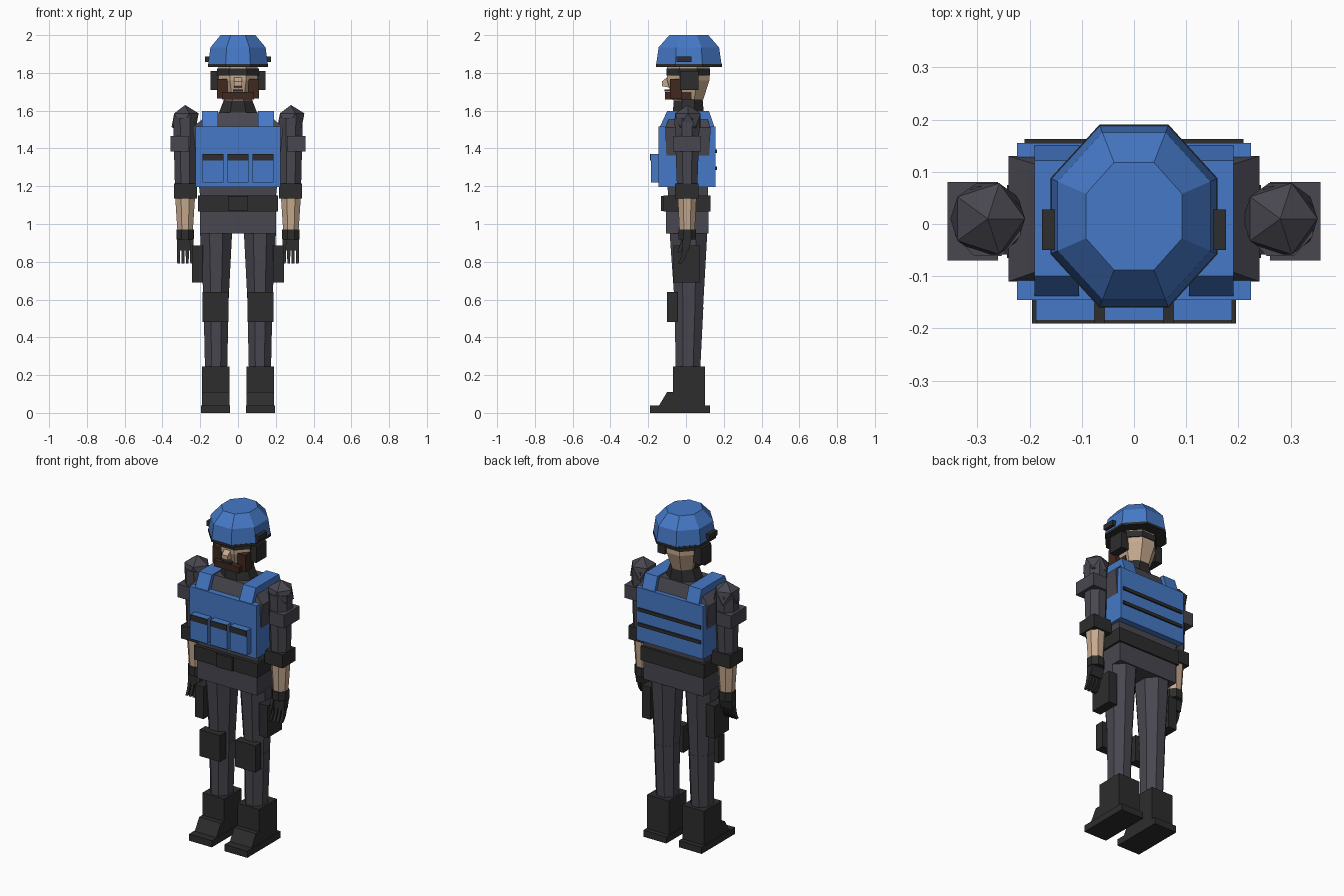
import bpy, bmesh, math
from mathutils import Vector


def material(name, rgb):
    m = bpy.data.materials.new(name)
    m.diffuse_color = (*rgb, 1)
    return m


BLUE = material("vest blue", (0.06, 0.19, 0.57))
GREY = material("uniform grey", (0.065, 0.063, 0.08))
BLACK = material("gear black", (0.026, 0.026, 0.026))
SKIN = material("skin", (0.56, 0.40, 0.27))
BROWN = material("beard brown", (0.05, 0.022, 0.013))


def finish(name, bm, mat):
    bmesh.ops.recalc_face_normals(bm, faces=bm.faces)
    me = bpy.data.meshes.new(name)
    bm.to_mesh(me)
    bm.free()
    me.materials.append(mat)
    ob = bpy.data.objects.new(name, me)
    bpy.context.collection.objects.link(ob)
    return ob


def loft(name, rings, n, mat):
    """Rings of (cx, cy, z, half width, half depth), flat sides facing the axes."""
    bm = bmesh.new()
    k = 1 / math.cos(math.pi / n)
    loops = []
    for cx, cy, z, rx, ry in rings:
        angles = [(i + 0.5) * math.tau / n for i in range(n)]
        loops.append([bm.verts.new((cx + rx * k * math.cos(a), cy + ry * k * math.sin(a), z))
                      for a in angles])
    for a, b in zip(loops, loops[1:]):
        for i in range(n):
            j = (i + 1) % n
            bm.faces.new((a[i], a[j], b[j], b[i]))
    bm.faces.new(loops[0])
    bm.faces.new(loops[-1])
    return finish(name, bm, mat)


def box(name, x0, x1, y0, y1, z0, z1, mat):
    cx, cy, rx, ry = (x0 + x1) / 2, (y0 + y1) / 2, abs(x1 - x0) / 2, (y1 - y0) / 2
    return loft(name, [(cx, cy, z0, rx, ry), (cx, cy, z1, rx, ry)], 4, mat)


def side_profile(name, yz, x0, x1, mat):
    """Extrude a y-z outline along x."""
    bm = bmesh.new()
    f = bm.faces.new([bm.verts.new((x0, y, z)) for y, z in yz])
    r = bmesh.ops.extrude_face_region(bm, geom=[f])
    verts = [v for v in r["geom"] if isinstance(v, bmesh.types.BMVert)]
    bmesh.ops.translate(bm, verts=verts, vec=Vector((x1 - x0, 0, 0)))
    return finish(name, bm, mat)


# Helmet and head
C = 0.015
loft("helmet_shell", [(0, C, 1.845, 0.158, 0.173), (0, C, 1.935, 0.146, 0.16),
                      (0, C, 2.0, 0.092, 0.103)], 8, BLUE)
loft("helmet_rim", [(0, C, 1.832, 0.16, 0.175), (0, C, 1.846, 0.16, 0.175)], 8, BLACK)
loft("head", [(0, 0.01, 1.655, 0.072, 0.08), (0, 0.012, 1.76, 0.104, 0.112),
              (0, 0.012, 1.84, 0.104, 0.112)], 8, SKIN)
loft("headband", [(0, 0.012, 1.787, 0.112, 0.116), (0, 0.012, 1.824, 0.112, 0.116)], 8, BLACK)
side_profile("nose", [(-0.09, 1.785), (-0.127, 1.755), (-0.127, 1.73), (-0.09, 1.722)],
             -0.02, 0.02, SKIN)
box("chin_beard", -0.085, 0.085, -0.11, 0.03, 1.66, 1.698, BROWN)
box("mouth", -0.027, 0.027, -0.113, -0.08, 1.701, 1.711, BLACK)
loft("collar", [(0, 0.012, 1.56, 0.112, 0.085), (0, 0.012, 1.67, 0.07, 0.075)], 8, BLACK)

# Torso, vest, belt and pelvis
loft("torso", [(0, 0.01, 1.14, 0.2, 0.105), (0, 0.01, 1.51, 0.24, 0.12),
               (0, 0.012, 1.59, 0.15, 0.09)], 4, GREY)
box("vest", -0.224, 0.224, -0.145, 0.155, 1.195, 1.515, BLUE)
for i in (-1, 0, 1):
    x = i * 0.132
    box("vest_pouch", x - 0.056, x + 0.056, -0.184, -0.14, 1.22, 1.37, BLUE)
    box("pouch_flap", x - 0.056, x + 0.056, -0.19, -0.183, 1.335, 1.37, BLACK)
for z in (1.295, 1.385):
    box("back_webbing", -0.21, 0.21, 0.154, 0.163, z - 0.01, z + 0.01, BLACK)
box("belt", -0.212, 0.212, -0.118, 0.13, 1.065, 1.15, BLACK)
box("belt_buckle", -0.053, 0.053, -0.133, -0.11, 1.068, 1.147, BLACK)
box("pelvis", -0.2, 0.2, -0.105, 0.12, 0.95, 1.07, GREY)

STRAP = [(-0.145, 1.5), (-0.1, 1.597), (0.122, 1.597), (0.155, 1.5)]
BOOT = [(0.1, 0.035), (0.1, 0.245), (-0.07, 0.245), (-0.07, 0.11), (-0.1, 0.11), (-0.145, 0.035)]

for s in (-1, 1):
    # Head gear on each side
    box("helmet_clip", s * 0.15, s * 0.176, -0.05, 0.028, 1.857, 1.887, BLACK)
    box("ear_cup", s * 0.095, s * 0.145, -0.032, 0.065, 1.71, 1.81, BLACK)
    box("sideburn", s * 0.055, s * 0.11, -0.085, -0.022, 1.665, 1.767, BROWN)
    side_profile("shoulder_strap", STRAP, s * 0.105, s * 0.19, BLUE)

    # Arm
    ax = s * 0.28
    bm = bmesh.new()
    bmesh.ops.create_icosphere(bm, subdivisions=1, radius=0.08)
    bmesh.ops.translate(bm, verts=bm.verts, vec=Vector((ax, 0.01, 1.55)))
    finish("shoulder", bm, GREY)
    loft("upper_arm", [(ax, 0.006, 1.2, 0.054, 0.054), (ax, 0.006, 1.56, 0.063, 0.067)], 8, GREY)
    box("sleeve_pocket", s * 0.26, s * 0.357, -0.07, 0.08, 1.385, 1.465, GREY)
    box("elbow_pad", s * 0.217, s * 0.34, -0.058, 0.066, 1.135, 1.215, BLACK)
    loft("forearm", [(ax, 0.006, 0.95, 0.04, 0.04), (ax, 0.006, 1.15, 0.053, 0.05)], 8, SKIN)
    loft("glove_cuff", [(ax, 0.006, 0.918, 0.046, 0.047), (ax, 0.006, 0.972, 0.046, 0.047)],
         8, BLACK)
    loft("palm", [(ax, -0.002, 0.86, 0.042, 0.017), (ax, 0.006, 0.925, 0.042, 0.024)], 4, BLACK)
    for i in range(4):
        fx = ax + (i - 1.5) * 0.023
        loft("finger", [(fx, -0.034, 0.79, 0.007, 0.01), (fx, -0.015, 0.822, 0.008, 0.012),
                        (fx, -0.002, 0.875, 0.009, 0.013)], 4, BLACK)
    loft("thumb", [(s * 0.246, -0.036, 0.85, 0.008, 0.01), (s * 0.246, -0.012, 0.915, 0.01, 0.013)],
         4, BLACK)

    # Leg
    lx = s * 0.116
    loft("thigh", [(lx, 0.016, 0.55, 0.064, 0.074), (lx, 0.013, 0.96, 0.085, 0.1)], 8, GREY)
    loft("shin", [(lx, 0.01, 0.2, 0.058, 0.064), (lx, 0.016, 0.56, 0.066, 0.076)], 8, GREY)
    box("knee_pad", s * 0.05, s * 0.187, -0.1, -0.045, 0.48, 0.64, BLACK)
    box("thigh_pouch", s * 0.185, s * 0.243, -0.065, 0.075, 0.69, 0.885, BLACK)
    side_profile("boot", BOOT, s * 0.045, s * 0.19, BLACK)
    box("boot_sole", s * 0.042, s * 0.195, -0.19, 0.128, 0, 0.04, BLACK)
